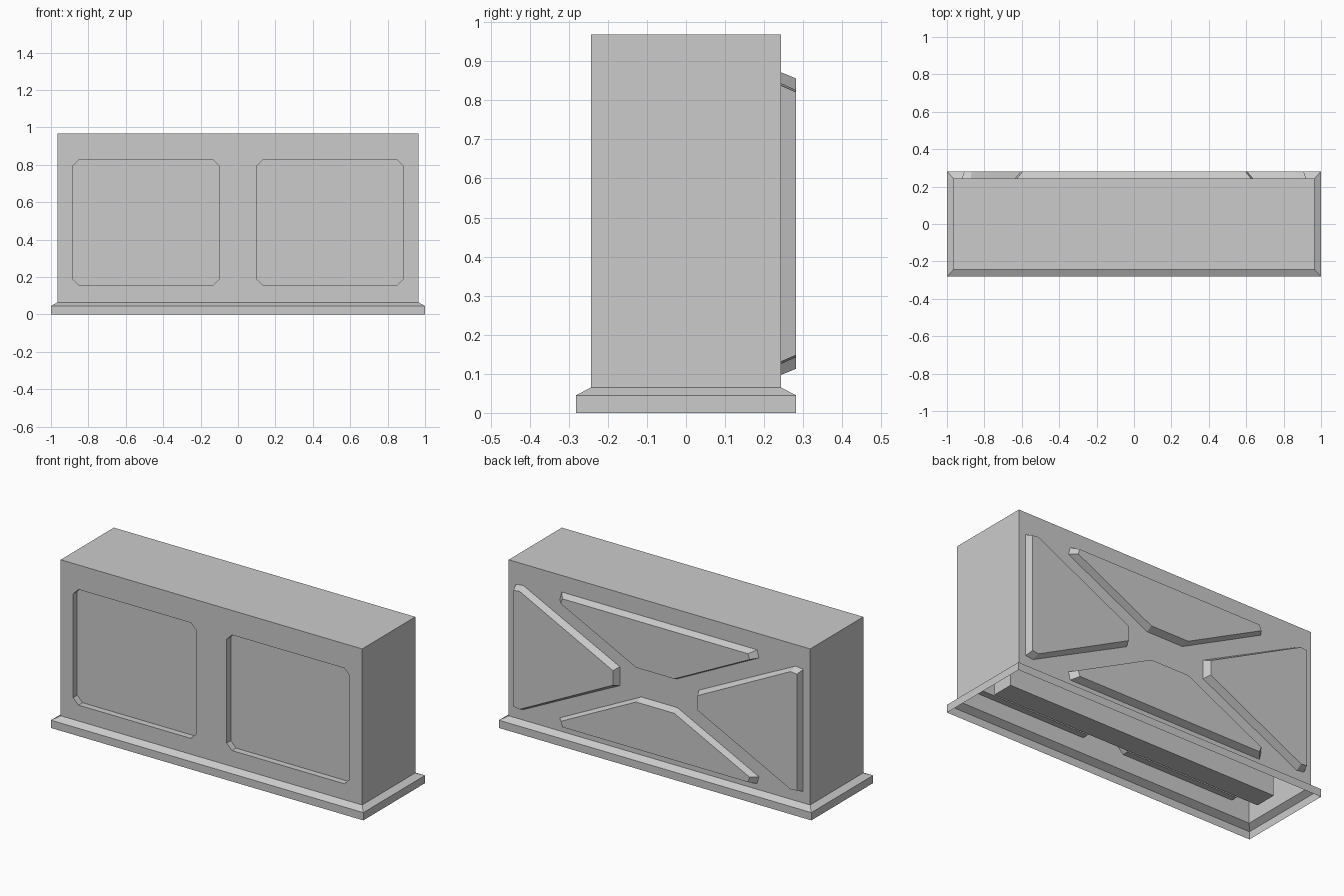
import bpy, bmesh

if "Cube" in bpy.data.objects:
    bpy.data.objects.remove(bpy.data.objects["Cube"])


def make_object(name, bm):
    bmesh.ops.recalc_face_normals(bm, faces=bm.faces)
    mesh = bpy.data.meshes.new(name)
    bm.to_mesh(mesh)
    bm.free()
    obj = bpy.data.objects.new(name, mesh)
    bpy.context.collection.objects.link(obj)
    return obj


def loft(name, rings, cap_start=True):
    """Join rings of matching points with quads and cap the ends."""
    bm = bmesh.new()
    loops = [[bm.verts.new(p) for p in ring] for ring in rings]
    n = len(loops[0])
    for a, b in zip(loops, loops[1:]):
        for i in range(n):
            j = (i + 1) % n
            bm.faces.new((a[i], a[j], b[j], b[i]))
    if cap_start:
        bm.faces.new(loops[0])
    bm.faces.new(loops[-1])
    return make_object(name, bm)


def rect(x, y, z):
    return [(-x, -y, z), (x, -y, z), (x, y, z), (-x, y, z)]


# Barrier body with flared skirt
body = loft("barrier_body", [rect(1, .282, 0), rect(1, .282, .045),
                             rect(.965, .243, .065), rect(.965, .243, .968)])

# Two recessed front panels with clipped corners
X0, X1, Z0, Z1, C = .098, .885, .157, .826, .034
octagon = [(X0 + C, Z0), (X1 - C, Z0), (X1, Z0 + C), (X1, Z1 - C),
           (X1 - C, Z1), (X0 + C, Z1), (X0, Z1 - C), (X0, Z0 + C)]
for side in (-1, 1):
    cutter = loft("panel_cutter", [[(side * x, y, z) for x, z in octagon]
                                   for y in (-.3, -.206)])
    cutter.hide_render = True
    mod = body.modifiers.new("recess", 'BOOLEAN')
    mod.operation = 'DIFFERENCE'
    mod.solver = 'EXACT'
    mod.object = cutter
    bpy.context.view_layer.objects.active = body
    bpy.ops.object.modifier_apply(modifier=mod.name)
    bpy.data.objects.remove(cutter)

# Open underside
bm = bmesh.new()
bm.from_mesh(body.data)
under = [f for f in bm.faces if f.calc_center_median().z < .001]
bmesh.ops.delete(bm, geom=under, context='FACES')
bm.to_mesh(body.data)
bm.free()

# Raised back panels that leave a cross between them
MID = .4845
Y_BASE, Y_FACE = .243, .282


def half_outline(half, across):
    """Mirror half an outline over x = 0 or over the mid height."""
    if across == 'x':
        return half + [(-x, z) for x, z in reversed(half)]
    return half + [(x, 2 * MID - z) for x, z in reversed(half)]


top_base = half_outline([(.625, .872), (.637, .828), (.116, .568)], 'x')
top_face = half_outline([(.594, .856), (.605, .825), (.122, .584)], 'x')
side_base = half_outline([(.92, .838), (.872, .844), (.253, .539)], 'z')
side_face = half_outline([(.907, .821), (.868, .826), (.271, .527)], 'z')

for s, v, h in ((1, "upper", "right"), (-1, "lower", "left")):
    loft(v + "_back_panel",
         [[(x, y, MID + s * (z - MID)) for x, z in pts]
          for pts, y in ((top_base, Y_BASE), (top_face, Y_FACE))], cap_start=False)
    loft(h + "_back_panel",
         [[(s * x, y, z) for x, z in pts]
          for pts, y in ((side_base, Y_BASE), (side_face, Y_FACE))], cap_start=False)

# Inner core slab seen through the open underside
loft("inner_core", [rect(.87, .064, .055), rect(.87, .064, .90)])
